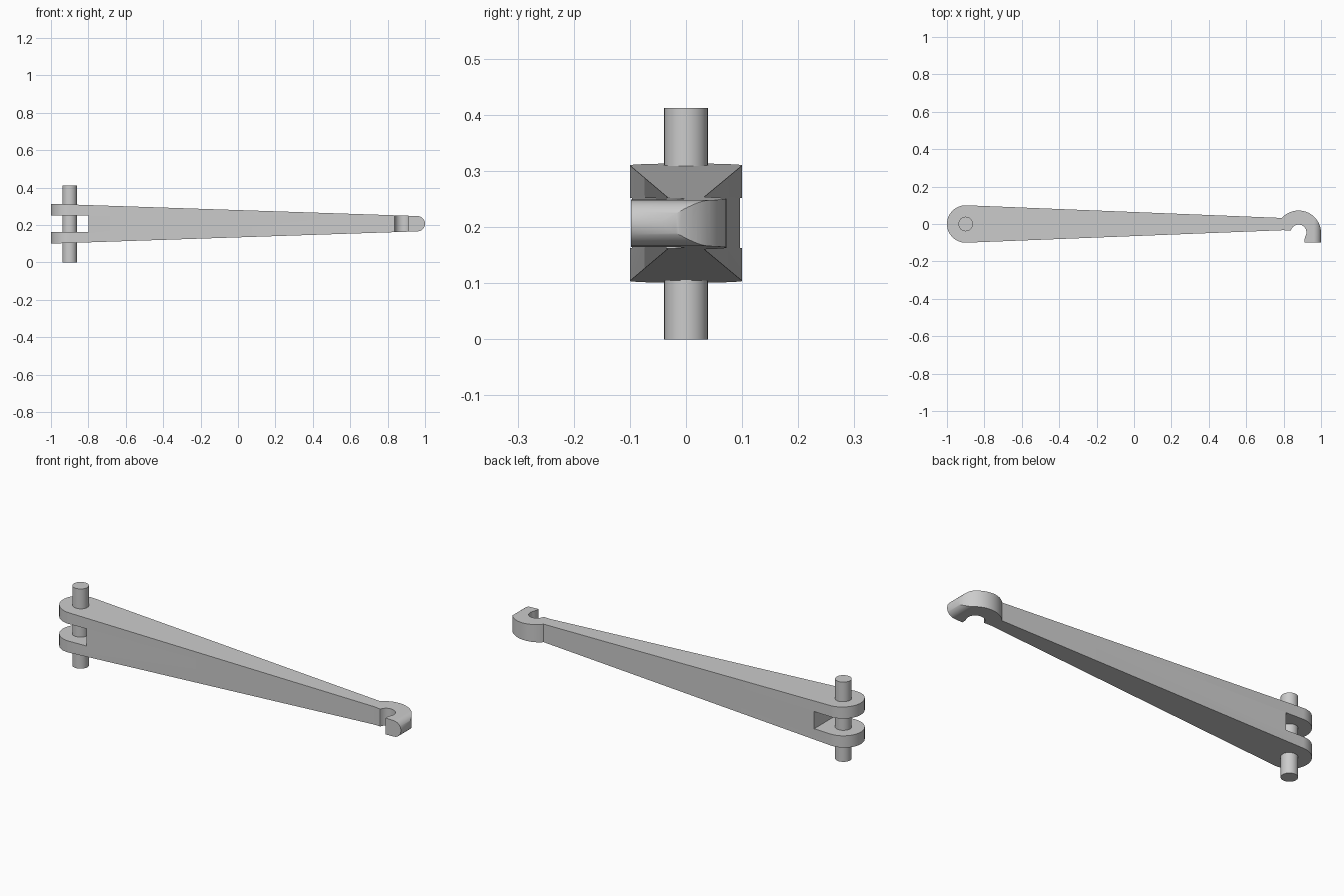
import bpy, math

if "Cube" in bpy.data.objects:
    bpy.data.objects.remove(bpy.data.objects["Cube"])

ZC = 0.207          # mid height of the arm
PIN_X = -0.9


def arc(cx, cy, r, a0, a1, n):
    """Points along an arc, angles in degrees."""
    return [(cx + r * math.cos(math.radians(a0 + (a1 - a0) * i / n)),
             cy + r * math.sin(math.radians(a0 + (a1 - a0) * i / n)))
            for i in range(n + 1)]


def prism(name, pts, to3d, lo, hi):
    """Extrude a closed 2D outline between lo and hi."""
    n = len(pts)
    verts = [to3d(p, lo) for p in pts] + [to3d(p, hi) for p in pts]
    faces = [list(range(n))[::-1], list(range(n, 2 * n))]
    faces += [[i, (i + 1) % n, n + (i + 1) % n, n + i] for i in range(n)]
    me = bpy.data.meshes.new(name)
    me.from_pydata(verts, [], faces)
    ob = bpy.data.objects.new(name, me)
    bpy.context.collection.objects.link(ob)
    # make normals point outwards
    bpy.context.view_layer.objects.active = ob
    ob.select_set(True)
    bpy.ops.object.mode_set(mode='EDIT')
    bpy.ops.mesh.select_all(action='SELECT')
    bpy.ops.mesh.normals_make_consistent(inside=False)
    bpy.ops.object.mode_set(mode='OBJECT')
    ob.select_set(False)
    return ob


def boolean(ob, cutter, op):
    mod = ob.modifiers.new(op, 'BOOLEAN')
    mod.operation, mod.object, mod.solver = op, cutter, 'EXACT'
    bpy.context.view_layer.objects.active = ob
    bpy.ops.object.modifier_apply(modifier=mod.name)
    bpy.data.objects.remove(cutter)


def smooth(ob):
    bpy.ops.object.select_all(action='DESELECT')
    ob.select_set(True)
    bpy.context.view_layer.objects.active = ob
    bpy.ops.object.shade_smooth_by_angle(angle=math.radians(30))


def from_top(p, z):
    return (p[0], p[1], z)


def from_front(p, y):
    return (p[0], y, p[1])


# Plan outline: round lug end, tapered arm, hook at the tip
plan = arc(PIN_X, 0, 0.1, 88, 272, 32)
plan += [(0.80, -0.033), (0.838, -0.036)]
plan += arc(0.88, -0.045, 0.042, 165, -32, 24)
plan += [(0.912, -0.08), (0.912, -0.098), (1.0, -0.098)]
plan += arc(0.88, -0.048, 0.12, 0, 138, 28)
arm = prism("hooked_arm", plan, from_top, 0.0, 0.42)

# Side outline: gentle taper ending in a rounded nose
side = [(-1.05, ZC - 0.108)]
side += arc(0.959, ZC, 0.041, -90, 90, 24)
side += [(-1.05, ZC + 0.108)]
boolean(arm, prism("side_taper", side, from_front, -0.3, 0.3), 'INTERSECT')

# Fork slot through the lug end
slot = [(-1.2, 0.163), (-0.8, 0.163), (-0.8, 0.252), (-1.2, 0.252)]
boolean(arm, prism("slot_cutter", slot, from_front, -0.3, 0.3), 'DIFFERENCE')
smooth(arm)

# Pivot pin through both fork lugs
bpy.ops.mesh.primitive_cylinder_add(vertices=32, radius=0.039, depth=0.412,
                                    location=(PIN_X, 0, 0.206))
pin = bpy.context.object
pin.name = "pivot_pin"
smooth(pin)
